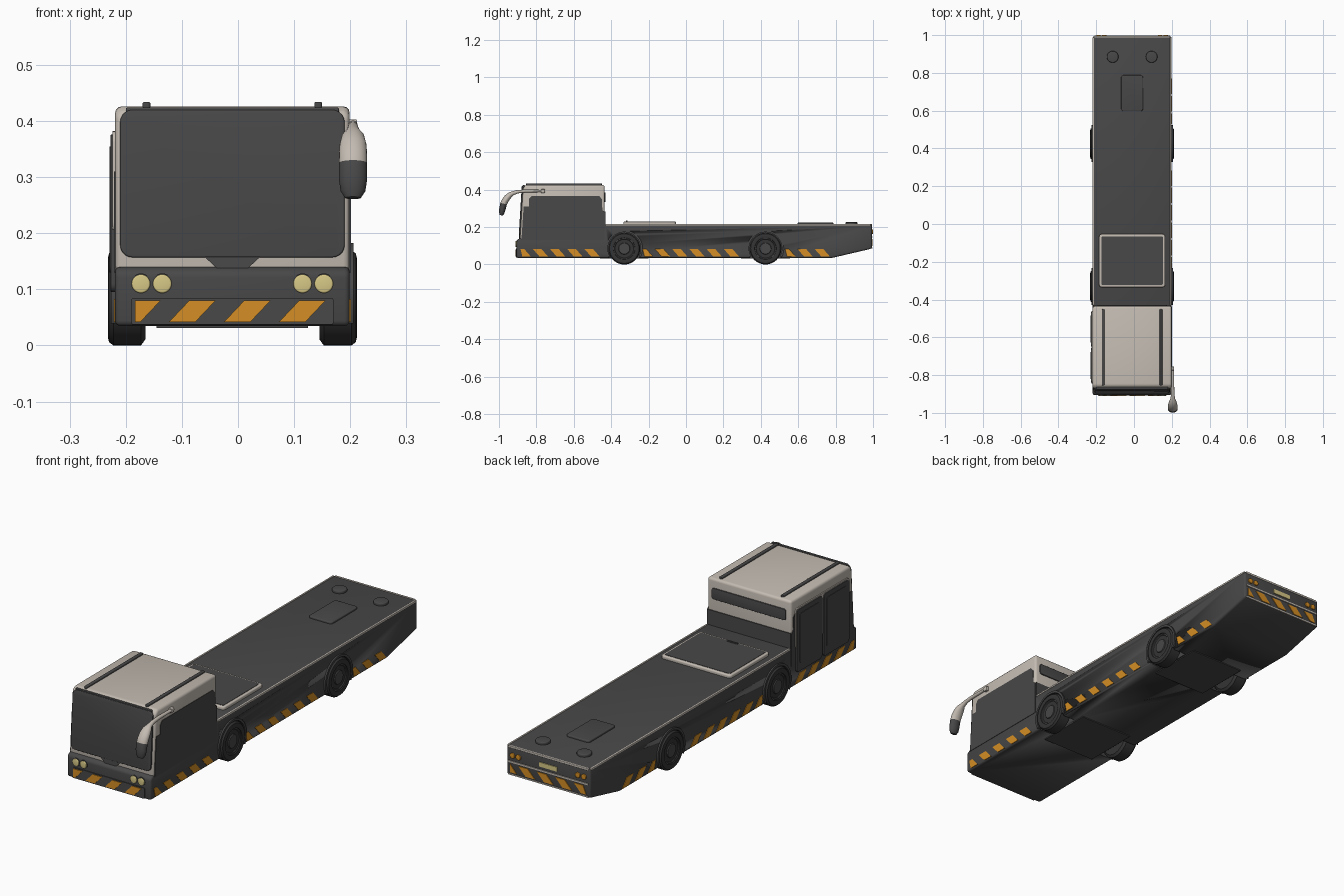
import bpy, bmesh, math
from mathutils import Vector

if "Cube" in bpy.data.objects:
    bpy.data.objects.remove(bpy.data.objects["Cube"])


def material(name, rgb):
    m = bpy.data.materials.new(name)
    m.diffuse_color = (*rgb, 1)
    m.use_nodes = True
    m.node_tree.nodes["Principled BSDF"].inputs["Base Color"].default_value = m.diffuse_color
    return m


DARK = material("dark grey paint", (0.065, 0.065, 0.066))
TYRE = material("tyre black", (0.035, 0.035, 0.036))
CREAM = material("cream paint", (0.55, 0.50, 0.445))
ORANGE = material("hazard orange", (0.66, 0.27, 0.018))
LAMP = material("pale yellow lamp", (0.68, 0.58, 0.24))


def finish(name, bm, mat, bevel=0, segs=3):
    bmesh.ops.recalc_face_normals(bm, faces=bm.faces)
    me = bpy.data.meshes.new(name)
    bm.to_mesh(me)
    bm.free()
    o = bpy.data.objects.new(name, me)
    bpy.context.collection.objects.link(o)
    me.materials.append(mat)
    bpy.ops.object.select_all(action='DESELECT')
    o.select_set(True)
    bpy.context.view_layer.objects.active = o
    if bevel:
        b = o.modifiers.new("bevel", 'BEVEL')
        b.width, b.segments, b.limit_method, b.angle_limit = bevel, segs, 'ANGLE', math.radians(35)
        bpy.ops.object.modifier_apply(modifier="bevel")
    bpy.ops.object.shade_smooth_by_angle(angle=math.radians(35))
    return o


def prism(name, polys, axis, lo, hi, mat, bevel=0, shear=0):
    """Extrude 2D outlines along an axis (0: yz outline, 1: xz, 2: xy)."""
    if not isinstance(polys[0], list):
        polys = [polys]
    bm = bmesh.new()
    for pts in polys:
        rings = []
        for d in (lo, hi):
            ring = []
            for p in pts:
                c = list(p)
                c.insert(axis, d)
                c[1] += (c[2] - 0.14) * shear
                ring.append(bm.verts.new(c))
            rings.append(ring)
            bm.faces.new(ring)
        n = len(pts)
        for i in range(n):
            j = (i + 1) % n
            bm.faces.new((rings[0][i], rings[0][j], rings[1][j], rings[1][i]))
    return finish(name, bm, mat, bevel)


def rrect(x0, x1, y0, y1, r=0.0):
    if not r:
        return [(x0, y0), (x1, y0), (x1, y1), (x0, y1)]
    pts = []
    for cx, cy, a in ((x0 + r, y0 + r, 180), (x1 - r, y0 + r, 270), (x1 - r, y1 - r, 0), (x0 + r, y1 - r, 90)):
        for k in range(6):
            t = math.radians(a + 18 * k)
            pts.append((cx + r * math.cos(t), cy + r * math.sin(t)))
    return pts


def disc(cx, cy, r, n=32):
    return [(cx + r * math.cos(2 * math.pi * k / n), cy + r * math.sin(2 * math.pi * k / n)) for k in range(n)]


def stripes(name, spans, z0, z1, first, pitch, width, lean, axis, lo, hi):
    polys = []
    for u0, u1 in spans:
        u = u0 + first
        while u < u1:
            c = lambda v: min(max(v, u0), u1)
            p = [(c(u), z0), (c(u + width), z0), (c(u + width + lean), z1), (c(u + lean), z1)]
            if (p[1][0] - p[0][0]) + (p[2][0] - p[3][0]) > 0.01:
                p = [q for i, q in enumerate(p) if q != p[i - 1]]
                polys.append(p)
            u += pitch
    prism(name, polys, axis, lo, hi, ORANGE)


def lathe_x(name, prof, y, z, mat, n=48):
    bm = bmesh.new()
    rings = [[bm.verts.new((x, y + r * math.cos(2 * math.pi * k / n), z + r * math.sin(2 * math.pi * k / n)))
              for k in range(n)] for x, r in prof]
    for a, b in zip(rings, rings[1:]):
        for k in range(n):
            bm.faces.new((a[k], a[(k + 1) % n], b[(k + 1) % n], b[k]))
    bm.faces.new(rings[0])
    bm.faces.new(rings[-1])
    return finish(name, bm, mat)


AXLES = (-0.33, 0.425)

# chassis with raised rear underside, then wheel wells cut out
body = prism("chassis_body", [(-0.905, 0.035), (0.78, 0.035), (0.994, 0.085), (0.994, 0.215), (-0.44, 0.215),
                              (-0.44, 0.14), (-0.89, 0.14), (-0.905, 0.13)], 0, -0.209, 0.209, DARK, 0.009)
for s in (-1, 1):
    for y in AXLES:
        cut = prism("well_cutter", disc(y, 0.085, 0.094, 40), 0, min(s * 0.14, s * 0.3), max(s * 0.14, s * 0.3), DARK)
        cut.hide_render = True
        m = body.modifiers.new("well", 'BOOLEAN')
        m.operation, m.object, m.solver = 'DIFFERENCE', cut, 'EXACT'
        bpy.context.view_layer.objects.active = body
        bpy.ops.object.modifier_apply(modifier="well")
        bpy.data.objects.remove(cut)

# wheels, arches and axle covers
tyre = [(0.155, 0.03), (0.155, 0.074), (0.163, 0.085), (0.212, 0.085), (0.220, 0.079), (0.222, 0.070),
        (0.220, 0.058), (0.213, 0.056)]
rim = [(0.19, 0.057), (0.216, 0.057), (0.216, 0.052), (0.211, 0.048), (0.211, 0.032), (0.217, 0.029), (0.217, 0.01)]
for y in AXLES:
    for s, side in ((-1, "left"), (1, "right")):
        lathe_x("tyre_" + side, [(s * x, r) for x, r in tyre], y, 0.085, TYRE)
        lathe_x("wheel_rim_" + side, [(s * x, r) for x, r in rim], y, 0.085, DARK)
        ang = [math.radians(-28 + 236 * k / 28) for k in range(29)]
        arc = [(y + 0.098 * math.cos(a), 0.085 + 0.098 * math.sin(a)) for a in ang]
        arc += [(y + 0.088 * math.cos(a), 0.085 + 0.088 * math.sin(a)) for a in reversed(ang)]
        prism("wheel_arch_" + side, arc, 0, min(s * 0.2, s * 0.216), max(s * 0.2, s * 0.216), DARK)
    prism("axle_cover", rrect(-0.135, 0.135, y - 0.13, y + 0.13), 2, 0.031, 0.04, DARK)

# cab shell
prism("cab_shell", [(-0.888, 0.13), (-0.871, 0.41), (-0.855, 0.426), (-0.435, 0.426), (-0.435, 0.13)],
      0, -0.209, 0.209, CREAM, 0.014)
for s in (-1, 1):
    x = s * 0.153
    prism("roof_rail", rrect(x - 0.007, x + 0.007, -0.855, -0.45, 0.005), 2, 0.42, 0.434, DARK, 0.003)
prism("roof_front_lip", rrect(-0.19, 0.19, -0.874, -0.862), 2, 0.41, 0.424, DARK, 0.003)

# windscreen with centre notch
prism("windscreen", rrect(-0.2, 0.2, 0.157, 0.42, 0.022), 1, -0.895, -0.886, DARK, 0.003, 0.06)
prism("windscreen_notch", [(-0.052, 0.16), (-0.028, 0.138), (0.028, 0.138), (0.052, 0.16)], 1, -0.894, -0.886,
      DARK, 0, 0.06)

# dark side glazing and doors
glass = [(-0.88, 0.13), (-0.868, 0.31), (-0.84, 0.31), (-0.84, 0.35), (-0.825, 0.367), (-0.465, 0.367),
         (-0.45, 0.35), (-0.447, 0.29), (-0.437, 0.28), (-0.437, 0.13)]
for s, side in ((-1, "left"), (1, "right")):
    prism("side_glazing_" + side, glass, 0, min(s * 0.204, s * 0.211), max(s * 0.204, s * 0.211), DARK)
prism("door_surround", rrect(-0.845, -0.46, 0.2, 0.382, 0.02), 0, -0.214, -0.207, CREAM)
for y0, y1 in ((-0.84, -0.657), (-0.648, -0.465)):
    prism("door_panel", rrect(y0, y1, 0.095, 0.376, 0.015), 0, -0.217, -0.208, DARK, 0.002)
    prism("door_window", rrect(y0 + 0.02, y1 - 0.02, 0.13, 0.355, 0.012), 0, -0.219, -0.212, DARK)

# cab rear wall details
prism("cab_rear_band", rrect(-0.208, 0.208, 0.21, 0.283), 1, -0.437, -0.431, DARK)
prism("cab_rear_vent", rrect(-0.185, 0.185, 0.335, 0.385, 0.01), 1, -0.44, -0.430, DARK, 0.002)

# front bumper: stripe panel and headlights
prism("bumper_panel", rrect(-0.18, 0.18, 0.037, 0.085, 0.004), 1, -0.908, -0.9, DARK)
stripes("bumper_stripes", [(-0.174, 0.174)], 0.042, 0.080, -0.037, 0.098, 0.047, 0.036, 1, -0.911, -0.904)
for x in (-0.163, -0.125, 0.125, 0.163):
    prism("headlight", disc(x, 0.11, 0.0165), 1, -0.911, -0.9, LAMP, 0.003)
    prism("headlight_bezel", disc(x, 0.11, 0.0185), 1, -0.907, -0.9, DARK)

# side hazard stripes
for s, side in ((-1, "left"), (1, "right")):
    stripes("side_stripes_" + side, [(-0.885, -0.44), (-0.232, 0.315), (0.53, 0.785)], 0.042, 0.083, 0.01, 0.092,
            0.046, -0.036, 0, min(s * 0.205, s * 0.211), max(s * 0.205, s * 0.211))
    # cream trim along the deck edge
    x = s * 0.2055
    prism("deck_trim_" + side, rrect(x - 0.004, x + 0.004, -0.43, 0.988), 2, 0.208, 0.2165, CREAM, 0.002)

# rear panel: trim lines, stripes, lamps, plate
prism("rear_top_trim", rrect(-0.2, 0.2, 0.207, 0.2165), 1, 0.986, 0.995, CREAM, 0.002)
prism("rear_mid_trim", rrect(-0.2, 0.2, 0.143, 0.150), 1, 0.99, 0.998, CREAM)
prism("rear_bottom_trim", rrect(-0.2, 0.2, 0.086, 0.092), 1, 0.988, 0.996, CREAM)
stripes("rear_stripes", [(-0.19, 0.19)], 0.098, 0.136, -0.02, 0.092, 0.046, 0.036, 1, 0.99, 0.997)
prism("number_plate", rrect(-0.045, 0.045, 0.163, 0.183, 0.003), 1, 0.99, 0.998, LAMP)
for x in (-0.178, -0.148, 0.148, 0.178):
    prism("tail_light", disc(x, 0.175, 0.012, 24), 1, 0.99, 1.0, ORANGE, 0.002)

# deck hatches and caps
prism("large_hatch_frame", rrect(-0.175, 0.175, -0.335, -0.053, 0.015), 2, 0.21, 0.229, CREAM, 0.005)
prism("large_hatch_panel", rrect(-0.163, 0.163, -0.323, -0.065, 0.008), 2, 0.222, 0.2305, DARK)
prism("hatch_handle", rrect(-0.025, 0.025, -0.322, -0.314), 2, 0.225, 0.234, DARK)
prism("small_hatch", rrect(-0.058, 0.058, 0.597, 0.788, 0.014), 2, 0.21, 0.224, DARK, 0.004)
for x in (-0.103, 0.103):
    prism("deck_cap", disc(x, 0.885, 0.031), 2, 0.21, 0.227, DARK, 0.004)

# wing mirror: one loft from arm to head, dark lower half
path = [(-0.755, 0.393, 0.007, 0.006), (-0.86, 0.393, 0.008, 0.008), (-0.9, 0.389, 0.009, 0.009),
        (-0.925, 0.381, 0.012, 0.011), (-0.94, 0.373, 0.02, 0.014), (-0.955, 0.358, 0.024, 0.017),
        (-0.968, 0.34, 0.025, 0.018), (-0.975, 0.325, 0.025, 0.018), (-0.982, 0.295, 0.025, 0.017),
        (-0.985, 0.275, 0.022, 0.014), (-0.988, 0.263, 0.014, 0.009)]
bm = bmesh.new()
rings = []
for i, (y, z, rx, rd) in enumerate(path):
    a, b = path[max(i - 1, 0)], path[min(i + 1, len(path) - 1)]
    t = Vector((b[0] - a[0], b[1] - a[1])).normalized()
    ring = []
    for k in range(20):
        c, d = math.cos(k * math.pi / 10), math.sin(k * math.pi / 10)
        ring.append(bm.verts.new((0.215 + rx * c, y - t.y * rd * d, z + t.x * rd * d)))
    rings.append(ring)
for a, b in zip(rings, rings[1:]):
    for k in range(20):
        bm.faces.new((a[k], a[(k + 1) % 20], b[(k + 1) % 20], b[k]))
bm.faces.new(rings[0])
bm.faces.new(rings[-1])
mirror = finish("wing_mirror", bm, CREAM)
mirror.data.materials.append(DARK)
for f in mirror.data.polygons:
    f.material_index = int(f.center.z < 0.325)
prism("mirror_mount", rrect(-0.775, -0.755, 0.382, 0.403), 0, 0.2, 0.222, CREAM, 0.003)

# the vehicle body sits slightly left so the mirror balances the width
for o in bpy.context.collection.objects:
    o.location.x -= 0.01
